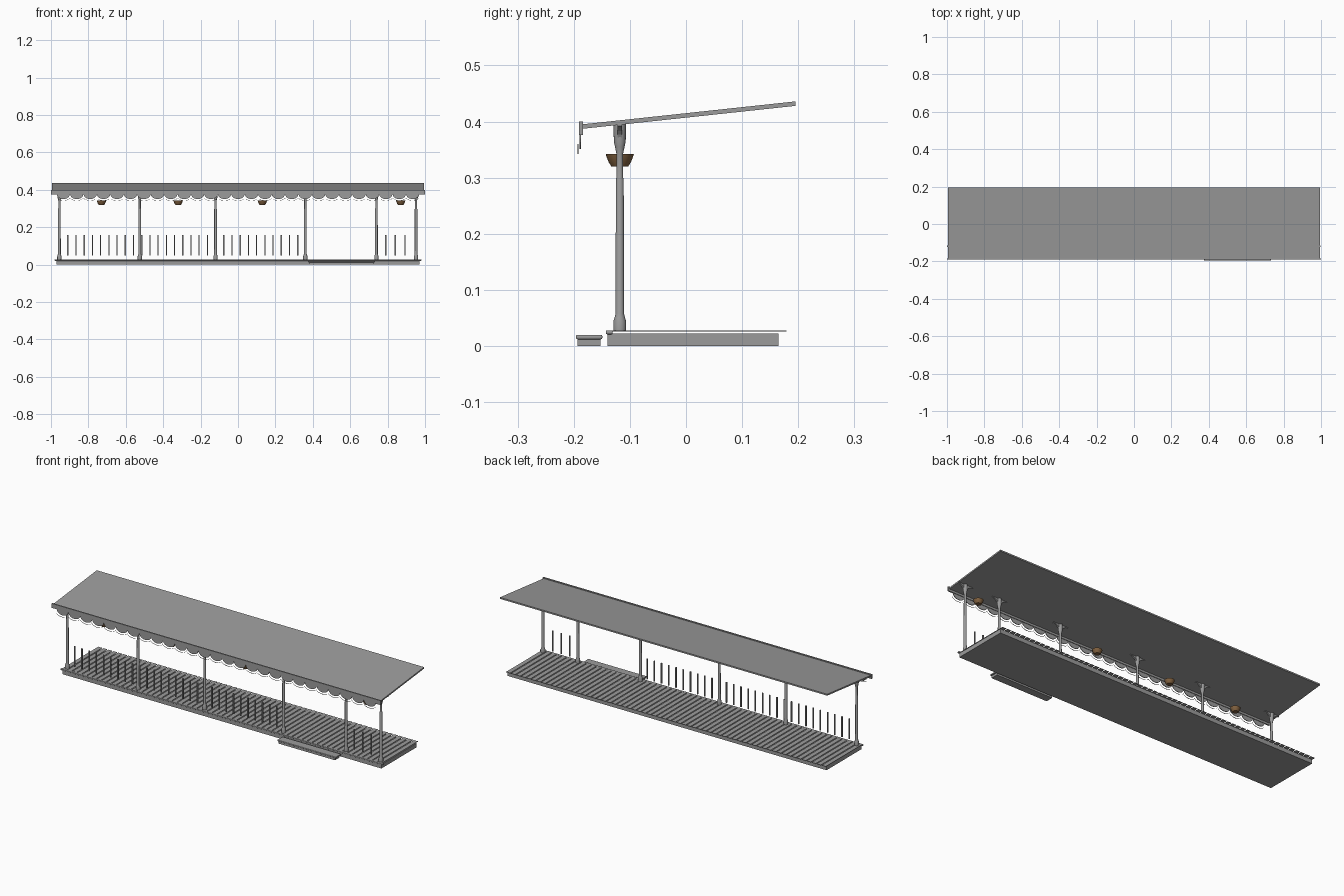
import bpy, bmesh, math

cube = bpy.data.objects.get("Cube")
if cube:
    bpy.data.objects.remove(cube, do_unlink=True)


def material(name, rgb):
    m = bpy.data.materials.new(name)
    m.use_nodes = True
    m.diffuse_color = (*rgb, 1)
    m.node_tree.nodes["Principled BSDF"].inputs["Base Color"].default_value = (*rgb, 1)
    return m


GREY = material("painted grey", (0.33, 0.33, 0.33))
BROWN = material("basket brown", (0.22, 0.12, 0.05))


def finish(name, bm, mat, smooth=False, bevel=0):
    bmesh.ops.recalc_face_normals(bm, faces=bm.faces)
    mesh = bpy.data.meshes.new(name)
    bm.to_mesh(mesh)
    bm.free()
    mesh.materials.append(mat)
    ob = bpy.data.objects.new(name, mesh)
    bpy.context.collection.objects.link(ob)
    if bevel:
        mod = ob.modifiers.new("Bevel", "BEVEL")
        mod.width, mod.segments = bevel, 3
    if smooth:
        bpy.ops.object.select_all(action="DESELECT")
        ob.select_set(True)
        bpy.context.view_layer.objects.active = ob
        bpy.ops.object.shade_smooth_by_angle(angle=math.radians(40))
    return ob


def add_box(bm, xs, ys, zs):
    verts = bmesh.ops.create_cube(bm, size=1)["verts"]
    for v in verts:
        v.co = [r[0] if c < 0 else r[1] for c, r in zip(v.co, (xs, ys, zs))]


def box(name, xs, ys, zs, bevel=0):
    bm = bmesh.new()
    add_box(bm, xs, ys, zs)
    return finish(name, bm, GREY, bevel > 0, bevel)


def add_prism(bm, points, depth):
    face = bm.faces.new([bm.verts.new(p) for p in points])
    new = bmesh.ops.extrude_face_region(bm, geom=[face])["geom"]
    bmesh.ops.translate(bm, vec=depth, verts=[v for v in new if isinstance(v, bmesh.types.BMVert)])


def lathe(name, profile, x, y, mat, sides=16):
    bm = bmesh.new()
    rings = []
    for r, z in profile:
        rings.append([bm.verts.new((x + r * math.cos(math.tau * i / sides),
                                    y + r * math.sin(math.tau * i / sides), z)) for i in range(sides)])
    for a, b in zip(rings, rings[1:]):
        for i in range(sides):
            j = (i + 1) % sides
            bm.faces.new((a[i], a[j], b[j], b[i]))
    bm.faces.new(rings[0])
    bm.faces.new(rings[-1])
    return finish(name, bm, mat, True)


# Floor frame, nosing and boards running front to back
box("floor_frame", (-0.97, 0.97), (-0.14, 0.165), (0, 0.022))
box("floor_nosing", (-0.98, 0.98), (-0.143, -0.131), (0.021, 0.028), 0.002)
bm = bmesh.new()
BOARDS = 64
pitch = 1.95 / BOARDS
for i in range(BOARDS):
    x = -0.975 + i * pitch
    add_box(bm, (x, x + pitch * 0.8), (-0.135, 0.179), (0.0255, 0.0275))
finish("floor_boards", bm, GREY)

# Entry step
box("step_riser", (0.382, 0.725), (-0.193, -0.152), (0, 0.013))
box("step_tread", (0.375, 0.732), (-0.196, -0.149), (0.012, 0.02), 0.003)

# Turned posts with curved side brackets
POST_Y = -0.118
POST_PROFILE = [(0.0115, 0.027), (0.0115, 0.044), (0.0095, 0.05), (0.0075, 0.058),
                (0.007, 0.297), (0.006, 0.3), (0.006, 0.343), (0.0085, 0.355),
                (0.0105, 0.364), (0.0115, 0.396)]
for n, x in enumerate((-0.955, -0.525, -0.12, 0.36, 0.74, 0.952), 1):
    lathe(f"post_{n}", POST_PROFILE, x, POST_Y, GREY)
    bm = bmesh.new()
    for side in (-1, 1):
        pts = [(x, POST_Y - 0.004, 0.396)]
        for k in range(7):
            a = k / 6 * math.pi / 2
            pts.append((x + side * (0.044 - 0.036 * math.sin(a)), POST_Y - 0.004,
                        0.362 + 0.03 * math.cos(a)))
        pts.insert(1, (x + side * 0.044, POST_Y - 0.004, 0.396))
        pts.append((x, POST_Y - 0.004, 0.362))
        add_prism(bm, pts, (0, 0.008, 0))
    finish(f"post_bracket_{n}", bm, GREY)

# Balusters
bm = bmesh.new()
for x in [-0.91 + i * 0.0439 for i in range(29)] + [0.79, 0.841, 0.893]:
    add_box(bm, (x - 0.003, x + 0.003), (POST_Y - 0.003, POST_Y + 0.003), (0.048, 0.16))
finish("balusters", bm, GREY)

# Sloping roof and front fascia
bm = bmesh.new()
add_prism(bm, [(-0.995, -0.186, 0.387), (-0.995, 0.195, 0.428),
               (-0.995, 0.195, 0.436), (-0.995, -0.186, 0.395)], (1.99, 0, 0))
finish("roof", bm, GREY)
box("fascia", (-1, 1), (-0.191, -0.184), (0.376, 0.4))

# Scalloped trim with a thin hanging cord in front
SCALLOPS = 27
pitch = 1.94 / SCALLOPS
trim, cord = bmesh.new(), bmesh.new()
for i in range(SCALLOPS):
    cx = -0.97 + (i + 0.5) * pitch
    arc = [(math.cos(math.pi * k / 12), math.sin(math.pi * k / 12)) for k in range(13)]
    add_prism(trim, [(cx + c * pitch * 0.49, -0.19, 0.377 - s * 0.026) for c, s in arc], (0, 0.003, 0))
    for (c, s), (d, t) in zip(arc, arc[1:]):
        quad = [(cx + u * pitch * 0.5, -0.193, 0.36 - w * h)
                for u, w, h in ((c, s, 0.016), (d, t, 0.016), (d, t, 0.018), (c, s, 0.018))]
        add_prism(cord, quad, (0, 0.0015, 0))
finish("scalloped_trim", trim, GREY)
finish("trim_cord", cord, GREY)

# Hanging baskets
for n, x in enumerate((-0.73, -0.32, 0.13, 0.87), 1):
    lathe(f"hanging_basket_{n}", [(0.015, 0.32), (0.02, 0.328), (0.0235, 0.337), (0.025, 0.342)],
          x, POST_Y, BROWN, 12)
